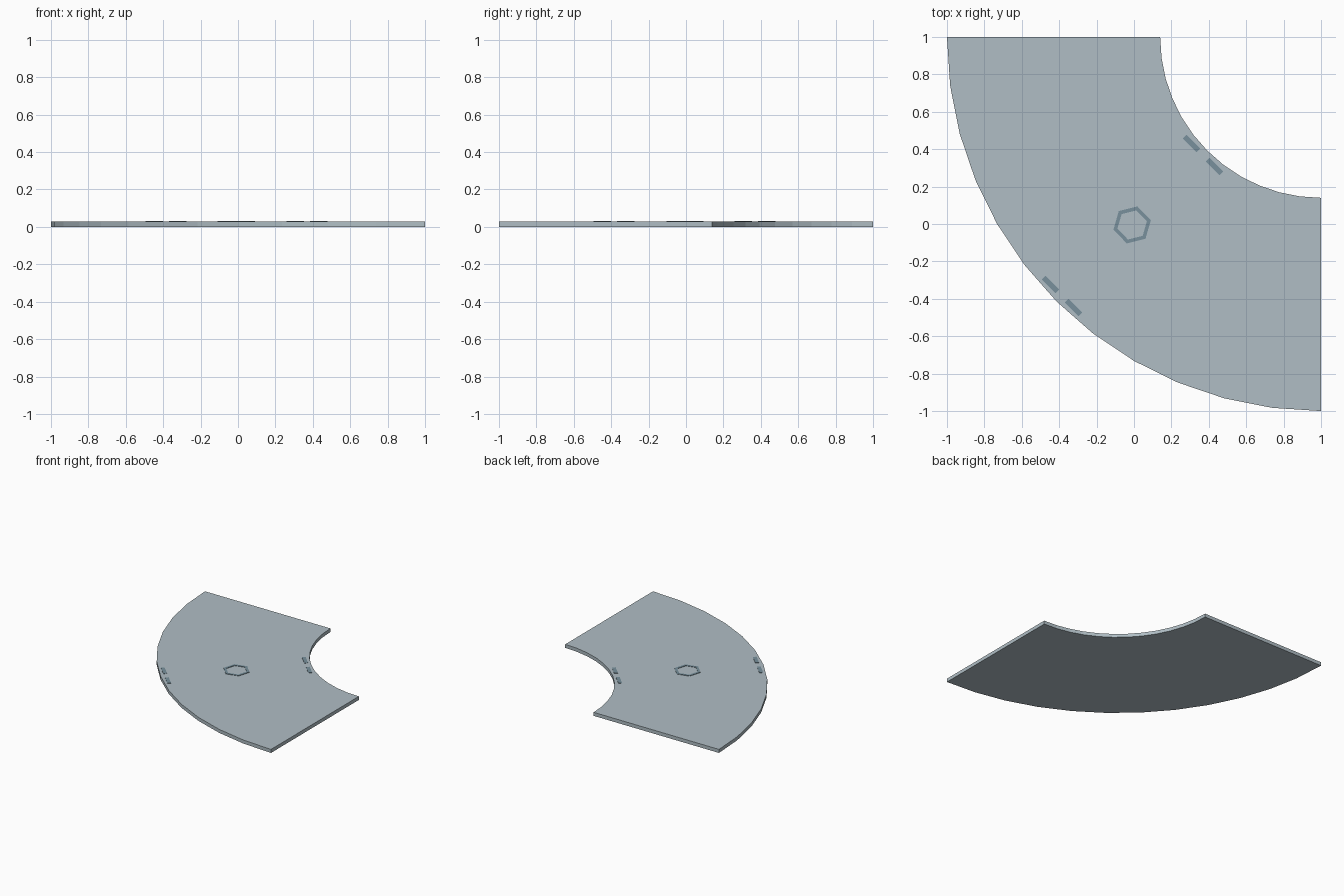
import bpy, bmesh, math
from mathutils import Matrix, Vector

if "Cube" in bpy.data.objects:
    bpy.data.objects.remove(bpy.data.objects["Cube"])

TOP = 0.029       # height of the curved slab
MARK = 0.003      # thickness of the painted plates


def linear(hex_code):
    out = []
    for i in (0, 2, 4):
        c = int(hex_code[i:i + 2], 16) / 255
        out.append(c / 12.92 if c <= 0.04045 else ((c + 0.055) / 1.055) ** 2.4)
    return (*out, 1)


def material(name, hex_code):
    m = bpy.data.materials.new(name)
    m.diffuse_color = linear(hex_code)
    m.use_nodes = True
    m.node_tree.nodes["Principled BSDF"].inputs["Base Color"].default_value = m.diffuse_color
    return m


def ring_sector(name, mat, centre, r_in, r_out, start, sweep, steps, z0, z1):
    """Flat ring or ring sector with rectangular cross-section."""
    bm = bmesh.new()
    closed = abs(sweep - 360) < 1e-6
    rows = []
    for i in range(steps if closed else steps + 1):
        a = math.radians(start + sweep * i / steps)
        rows.append([bm.verts.new((centre[0] + r * math.cos(a),
                                   centre[1] + r * math.sin(a), z))
                     for r, z in ((r_in, z0), (r_out, z0), (r_out, z1), (r_in, z1))])
    for i in range(steps):
        a, b = rows[i], rows[(i + 1) % len(rows)]
        for k in range(4):
            n = (k + 1) % 4
            bm.faces.new((a[k], a[n], b[n], b[k]))
    if not closed:
        bm.faces.new(rows[0])
        bm.faces.new(rows[-1])
    return finish(name, bm, mat)


def finish(name, bm, mat):
    bmesh.ops.recalc_face_normals(bm, faces=bm.faces[:])
    me = bpy.data.meshes.new(name)
    bm.to_mesh(me)
    bm.free()
    me.materials.append(mat)
    ob = bpy.data.objects.new(name, me)
    bpy.context.collection.objects.link(ob)
    return ob


pale = material("pale blue grey", "b0bec5")
dark = material("slate blue grey", "78909c")

# Quarter-circle slab, swept about the corner (1, 1)
ring_sector("curved_slab", pale, (1, 1), 0.86, 2.0, 180, 90, 12, 0, TOP)

# Hexagonal outline in the middle
ring_sector("hexagon_marking", dark, (-0.01, -0.005), 0.081, 0.103, 14, 360, 6,
            TOP, TOP + MARK)

# Pairs of edge dashes, placed along the diagonal and offset to each side
for label, mid in (("inner", 0.369), ("outer", -0.385)):
    for side, name in ((-1, "left"), (1, "right")):
        bm = bmesh.new()
        pos = Vector((mid + side * 0.062, mid - side * 0.062, TOP + MARK / 2))
        bmesh.ops.create_cube(bm, size=1, matrix=Matrix.Translation(pos)
                              @ Matrix.Rotation(math.radians(-45), 4, 'Z')
                              @ Matrix.Diagonal((0.104, 0.028, MARK, 1)))
        finish(f"{label}_dash_{name}", bm, dark)
